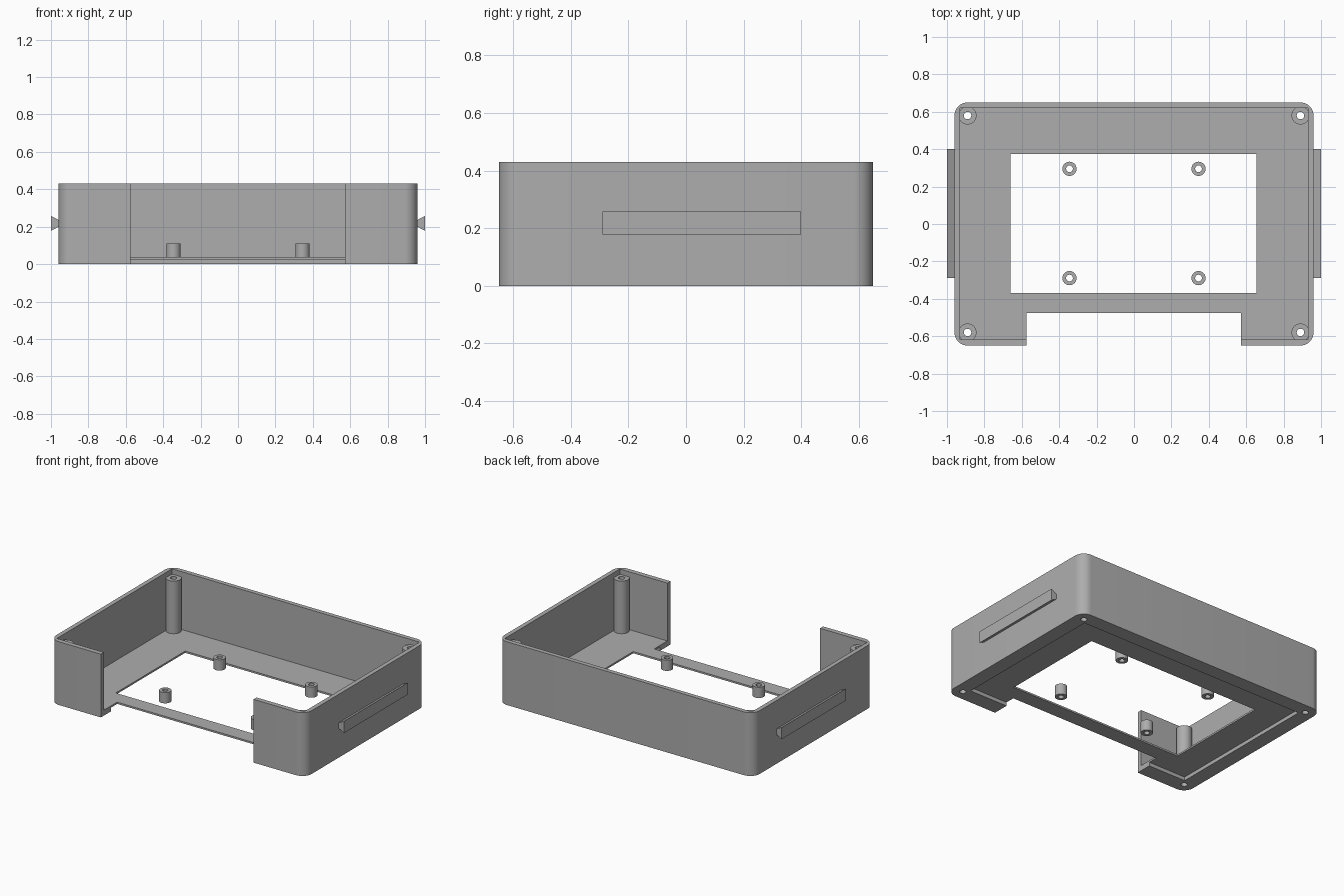
import bpy, bmesh, math
from mathutils import Vector

cube = bpy.data.objects.get("Cube")
if cube:
    bpy.data.objects.remove(cube, do_unlink=True)

GREY = (0.42, 0.42, 0.42, 1.0)
mat = bpy.data.materials.new("plain grey")
mat.use_nodes = True
mat.diffuse_color = GREY
mat.node_tree.nodes["Principled BSDF"].inputs["Base Color"].default_value = GREY


def extrude(name, points, depth):
    """Extrude a closed 3D outline along a vector."""
    bm = bmesh.new()
    face = bm.faces.new([bm.verts.new(p) for p in points])
    res = bmesh.ops.extrude_face_region(bm, geom=[face])
    verts = [g for g in res["geom"] if isinstance(g, bmesh.types.BMVert)]
    bmesh.ops.translate(bm, verts=verts, vec=Vector(depth))
    bmesh.ops.recalc_face_normals(bm, faces=bm.faces)
    mesh = bpy.data.meshes.new(name)
    bm.to_mesh(mesh)
    bm.free()
    mesh.materials.append(mat)
    obj = bpy.data.objects.new(name, mesh)
    bpy.context.collection.objects.link(obj)
    return obj


def block(name, x0, x1, y0, y1, z0, z1):
    outline = [(x0, y0, z0), (x1, y0, z0), (x1, y1, z0), (x0, y1, z0)]
    return extrude(name, outline, (0, 0, z1 - z0))


def arc(cx, cy, r, start, sweep, steps, z):
    angles = [start + sweep * i / steps for i in range(steps + 1)]
    return [(cx + r * math.cos(a), cy + r * math.sin(a), z) for a in angles]


def cylinder(name, x, y, r, z0, z1):
    return extrude(name, arc(x, y, r, 0, math.tau, 32, z0)[:-1], (0, 0, z1 - z0))


def activate(obj):
    bpy.ops.object.select_all(action="DESELECT")
    obj.select_set(True)
    bpy.context.view_layer.objects.active = obj


def combine(obj, tool, operation="DIFFERENCE"):
    mod = obj.modifiers.new("combine", "BOOLEAN")
    mod.operation = operation
    mod.solver = "EXACT"
    mod.object = tool
    activate(obj)
    bpy.ops.object.modifier_apply(modifier=mod.name)
    bpy.data.objects.remove(tool, do_unlink=True)


def smooth(obj):
    activate(obj)
    bpy.ops.object.shade_smooth_by_angle(angle=math.radians(30))


W, D, H, R = 0.96, 0.65, 0.43, 0.07
FLOOR_LOW, FLOOR_TOP = 0.025, 0.037
corners = [(1, 1), (-1, 1), (-1, -1), (1, -1)]

# Outer shell with rounded upright corners
outline = []
for i, (sx, sy) in enumerate(corners):
    outline += arc(sx * (W - R), sy * (D - R), R, i * math.pi / 2, math.pi / 2, 10, 0)
shell = extrude("case_body", outline, (0, 0, H))

# Cavity, underside recess, floor opening
combine(shell, block("cavity", -0.93, 0.93, -0.617, 0.62, FLOOR_TOP, 0.6))
combine(shell, block("recess", -0.86, 0.86, -0.54, 0.55, -0.1, FLOOR_LOW))
combine(shell, block("floor_opening", -0.66, 0.656, -0.37, 0.375, -0.2, 0.2))

# Corner screw posts, then their through holes
for sx, sy in corners:
    x, y = sx * 0.89, sy * 0.58
    combine(shell, cylinder("post", x, y, 0.048, 0.01, 0.395), "UNION")
for sx, sy in corners:
    x, y = sx * 0.89, sy * 0.58
    combine(shell, cylinder("post_hole", x, y, 0.02, -0.1, 0.42))

# Front notch
combine(shell, block("notch", -0.576, 0.572, -0.8, -0.475, -0.1, 0.6))
smooth(shell)

# Hollow board standoffs
for sx, sy in corners:
    side = ("left" if sx > 0 else "right", "back" if sy > 0 else "front")
    x, y = sx * 0.345, 0.003 + sy * 0.292
    standoff = cylinder("standoff_%s_%s" % side, x, y, 0.038, FLOOR_TOP, 0.11)
    combine(standoff, cylinder("standoff_hole", x, y, 0.018, -0.1, 0.3))
    smooth(standoff)

# Dovetail side rails
for s, side in ((1, "left"), (-1, "right")):
    profile = [(0.955, 0.202), (1.0, 0.178), (1.0, 0.258), (0.955, 0.234)]
    extrude("rail_" + side, [(s * x, -0.29, z) for x, z in profile], (0, 0.69, 0))
